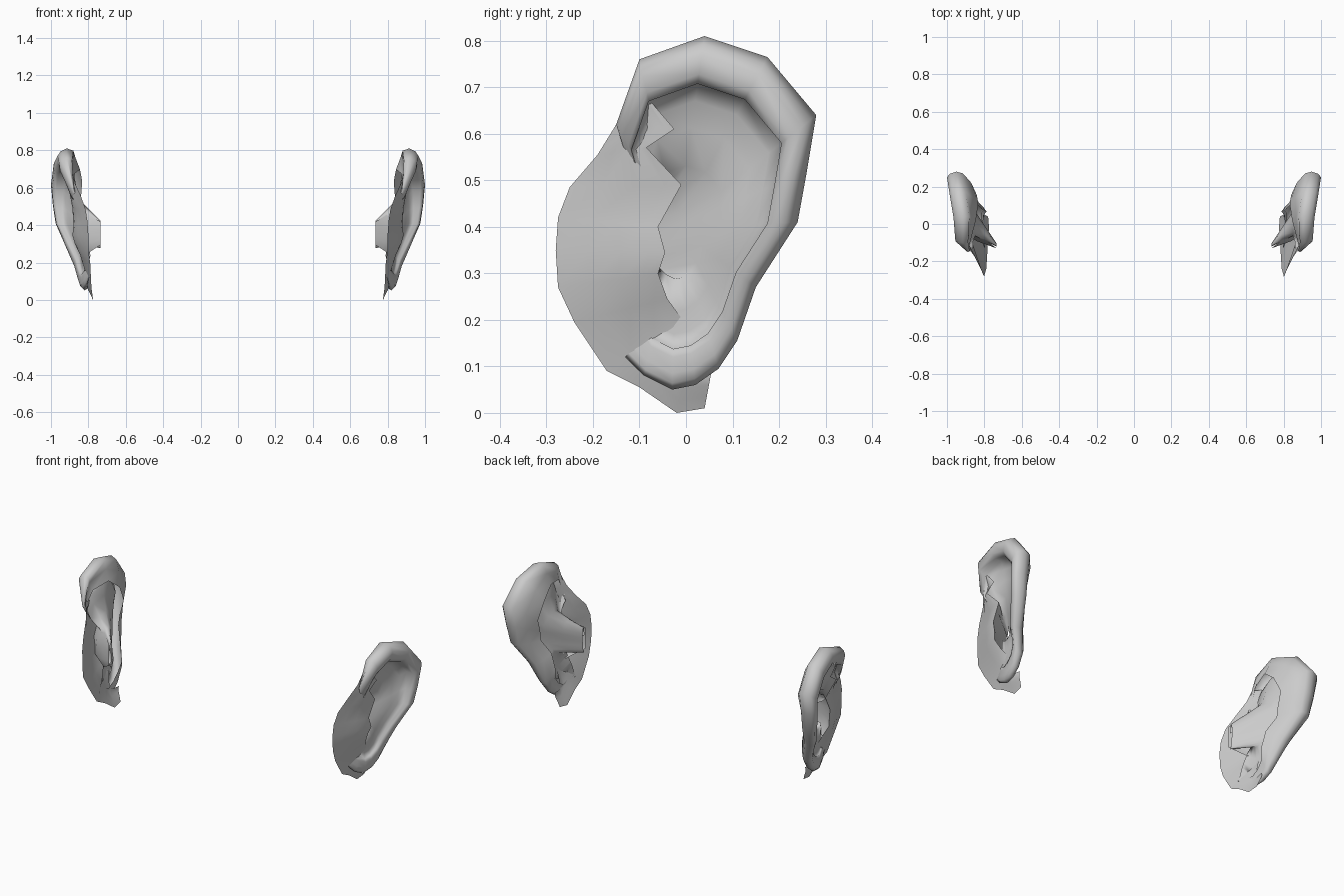
import bpy, bmesh
from mathutils import Vector as V

if "Cube" in bpy.data.objects:
    bpy.data.objects.remove(bpy.data.objects["Cube"])


def loft(name, rows):
    """Skin a list of equal-length point rows, mirror it to the other side."""
    bm = bmesh.new()
    grid = [[bm.verts.new(p) for p in row] for row in rows]
    for a, b in zip(grid, grid[1:]):
        for i in range(len(a) - 1):
            bm.faces.new((a[i], a[i + 1], b[i + 1], b[i]))
    bmesh.ops.remove_doubles(bm, verts=bm.verts, dist=0.0005)
    bmesh.ops.recalc_face_normals(bm, faces=bm.faces)
    # make the outward side of the sheet face away from the head
    if sum(f.normal.x * f.calc_area() for f in bm.faces) < 0:
        bmesh.ops.reverse_faces(bm, faces=bm.faces)
    me = bpy.data.meshes.new(name)
    bm.to_mesh(me)
    bm.free()
    for p in me.polygons:
        p.use_smooth = True
    ob = bpy.data.objects.new(name, me)
    bpy.context.collection.objects.link(ob)
    m = ob.modifiers.new("mirror", 'MIRROR')
    m.use_axis = (True, False, False)
    m.use_mirror_merge = False
    return ob


# Rim outline from the front root, over the top, down the back to the lobe:
# crest x, y, z, fold strength, back panel width
rim = [
    (.862, -.125, .54, .05, .1), (.90, -.15, .62, .25, .3),
    (.955, -.10, .76, .8, .55), (.965, .04, .81, 1, .65),
    (.985, .175, .765, 1, .85), (1.0, .28, .64, 1, 1), (.99, .26, .52, .9, 1.15),
    (.975, .24, .41, .8, 1.15), (.92, .15, .27, .7, 1.05), (.875, .11, .155, .6, .8),
    (.86, .07, .095, .5, .6), (.85, .02, .06, .45, .5), (.84, -.03, .05, .4, .4),
    (.82, -.09, .08, .2, .3), (.80, -.13, .12, .05, .1),
]
centre = V((.835, -.02, .40))
canal = V((.735, -.115, .345))


def ring(f, dx, sink=0.0, back=False):
    """Outline drawn in towards the bowl centre by f and shifted in x."""
    out = []
    for x, y, z, d, w in rim:
        p = V((x, y, z)).lerp(centre, f * w if back else f)
        # the fold inside the rim fades out faster than the rim itself
        k = d * d if f > .22 and not back else d
        p.x = x + (centre.x - x) * sink + dx * k * (min(w + .1, 1) if back else 1)
        out.append(p)
    return out


# Outer ear: back panel, rolled rim, inner fold, bowl narrowing to the canal
bowl = ring(.68, -.03, .7)
end_ring = [canal + V((0, (p.y - centre.y) * .12, (p.z - centre.z) * .6)) for p in bowl]
neck_ring = [a.lerp(b, .5) for a, b in zip(bowl, end_ring)]
loft("outer_ear", [
    ring(.42, -.16, back=True), ring(.20, -.13, back=True),
    ring(.03, -.085), ring(0, -.05),
    ring(.04, -.015), ring(.10, 0), ring(.20, -.005), ring(.25, -.025),
    ring(.25, -.065), ring(.34, -.075, .1), ring(.48, -.06, .3),
    bowl, neck_ring, end_ring,
])

# Cheek flange: outer edge and the overhanging inner edge, bottom to top
front = [V(p) for p in [
    (.78, .04, .01), (.775, -.02, 0), (.782, -.10, .055), (.785, -.17, .09),
    (.79, -.24, .195), (.80, -.275, .27), (.80, -.28, .35), (.805, -.275, .42),
    (.815, -.25, .485), (.84, -.19, .555), (.87, -.15, .62), (.885, -.125, .68)]]
inner = [V(p) for p in [
    (.80, .055, .09), (.81, 0, .09), (.818, -.01, .13), (.825, .0, .19),
    (.845, -.04, .245), (.872, -.06, .30), (.885, -.045, .345),
    (.88, -.06, .40), (.885, -.01, .49), (.90, -.085, .57), (.905, -.025, .61),
    (.91, -.085, .68)]]


def between(t, bulge):
    return [a.lerp(b, t) + V((bulge, 0, 0)) for a, b in zip(front, inner)]


under = [p + V((-.035, -.03, 0)) for p in inner]
deep = [V((canal.x, -.13, canal.z + (p.z - canal.z) * .5)) for p in inner]
loft("cheek_flange", [front, between(.3, .002), between(.6, .006),
                      between(.85, .006), inner])

# Folded wall running from the flange edge down into the canal
wall = slice(4, 9)
loft("canal_wall", [inner[wall], under[wall],
                    [a.lerp(b, .5) for a, b in zip(under[wall], deep[wall])],
                    deep[wall]])
